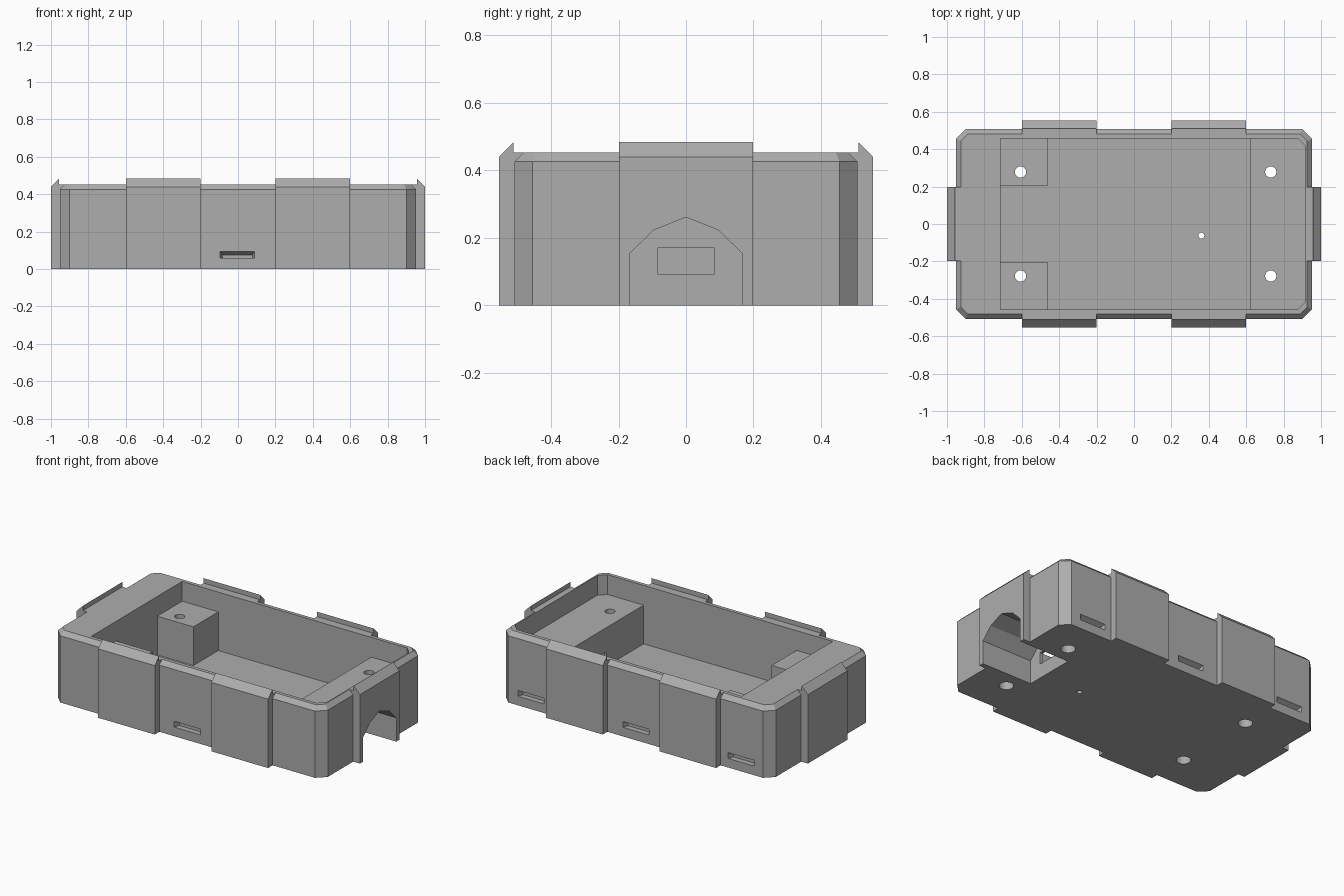
import bpy, bmesh, math
from mathutils import Vector, Matrix

cube = bpy.data.objects.get("Cube")
if cube:
    bpy.data.objects.remove(cube, do_unlink=True)

GREY = (0.42, 0.42, 0.42, 1)
mat = bpy.data.materials.new("plain grey")
mat.use_nodes = True
mat.diffuse_color = GREY
mat.node_tree.nodes["Principled BSDF"].inputs["Base Color"].default_value = GREY

HX, HY = 0.953, 0.508        # half size of the main body
BEVEL, TOP = 0.027, 0.453    # rim bevel and rim height
FLOOR, SHELF = 0.08, 0.327   # cavity floor, post and shelf height
CX, CY = 0.917, 0.458        # cavity limits
POST_X, POST_Y, BACK_X, SHELF_X = -0.46, 0.207, -0.715, 0.62


def make(name, bm):
    bmesh.ops.recalc_face_normals(bm, faces=bm.faces)
    mesh = bpy.data.meshes.new(name)
    bm.to_mesh(mesh)
    bm.free()
    mesh.materials.append(mat)
    ob = bpy.data.objects.new(name, mesh)
    bpy.context.collection.objects.link(ob)
    return ob


def prism(name, points, low, high, frame=Matrix()):
    """Extrude a 2D outline from low to high, then place it with a frame."""
    bm = bmesh.new()
    face = bm.faces.new([bm.verts.new((a, b, low)) for a, b in points])
    new = bmesh.ops.extrude_face_region(bm, geom=[face])["geom"]
    verts = [v for v in new if isinstance(v, bmesh.types.BMVert)]
    bmesh.ops.translate(bm, verts=verts, vec=(0, 0, high - low))
    bm.transform(frame)
    return make(name, bm)


def drill(name, x, y, r, low, high):
    ring = [(x + r * math.cos(i * math.tau / 32), y + r * math.sin(i * math.tau / 32))
            for i in range(32)]
    return prism(name, ring, low, high)


def octagon(hx, hy, c):
    return [(hx, hy - c), (hx - c, hy), (c - hx, hy), (-hx, hy - c),
            (-hx, c - hy), (c - hx, -hy), (hx - c, -hy), (hx, c - hy)]


def combine(target, tool, operation):
    mod = target.modifiers.new("combine", "BOOLEAN")
    mod.operation, mod.solver, mod.object = operation, "EXACT", tool
    bpy.context.view_layer.objects.active = target
    bpy.ops.object.modifier_apply(modifier=mod.name)
    bpy.data.objects.remove(tool, do_unlink=True)


# Main body with cut corners and a bevelled rim
body = prism("case_body", octagon(HX, HY, 0.053), 0, TOP)
bm = bmesh.new()
bm.from_mesh(body.data)
rim = [e for e in bm.edges if all(v.co.z > TOP - 0.001 for v in e.verts)]
bmesh.ops.bevel(bm, geom=rim, offset=BEVEL, segments=1, affect="EDGES")
bm.to_mesh(body.data)
bm.free()

# Raised clip tabs: local x points outward, local y is up, extruded sideways
def tab(out, half_width, centre, limit, turn):
    profile = [(limit - BEVEL, 0), (out, 0), (out, 0.44), (limit + 0.003, 0.484),
               (limit + 0.003, TOP), (limit - BEVEL, TOP)]
    upright = Matrix.Rotation(math.pi / 2, 4, "X")
    frame = Matrix.Rotation(turn, 4, "Z") @ upright
    return prism("tab", profile, centre - half_width, centre + half_width, frame)


for turn in (0, math.pi):
    combine(body, tab(1.0, 0.199, 0, HX, turn), "UNION")
    for centre in (-0.4, 0.4):
        combine(body, tab(0.554, 0.2, centre, HY, turn + math.pi / 2), "UNION")

# Upper cavity, then the lower cavity that leaves two posts and a shelf
c = 0.043
upper = [(BACK_X, -CY), (CX - c, -CY), (CX, c - CY), (CX, CY - c), (CX - c, CY), (BACK_X, CY)]
combine(body, prism("upper_cavity", upper, SHELF, 0.7), "DIFFERENCE")
lower = [(BACK_X, -POST_Y), (POST_X, -POST_Y), (POST_X, -CY), (SHELF_X, -CY),
         (SHELF_X, CY), (POST_X, CY), (POST_X, POST_Y), (BACK_X, POST_Y)]
combine(body, prism("lower_cavity", lower, FLOOR, SHELF + 0.01), "DIFFERENCE")

# Arched recess and small window in the end wall
along_x = Matrix(((0, 0, 1, 0), (1, 0, 0, 0), (0, 1, 0, 0), (0, 0, 0, 1)))
arch = [(-0.168, -0.1), (0.168, -0.1), (0.168, 0.152), (0.097, 0.222),
        (0, 0.261), (-0.097, 0.222), (-0.168, 0.152)]
combine(body, prism("arch", arch, 0.64, 1.1, along_x), "DIFFERENCE")
window = [(-0.085, 0.093), (0.085, 0.093), (0.085, 0.17), (-0.085, 0.17)]
combine(body, prism("window", window, 0.55, 0.7, along_x), "DIFFERENCE")

# Counterbored screw holes and a pin hole in the floor
for x in (-0.607, 0.731):
    for y in (-0.278, 0.278):
        combine(body, drill("screw_hole", x, y, 0.03, -0.1, 0.6), "DIFFERENCE")
        combine(body, drill("counterbore", x, y, 0.043, -0.1, 0.2), "DIFFERENCE")
combine(body, drill("pin_hole", 0.36, -0.062, 0.016, -0.1, 0.2), "DIFFERENCE")


# Tapered latch slots on both long sides
def slot(x, side):
    bm = bmesh.new()
    bmesh.ops.create_cube(bm, size=1)
    for v in bm.verts:
        outer, high = v.co.y > 0, v.co.z > 0
        half = 0.093 if outer else 0.08
        z = (0.096 if outer else 0.076) if high else 0.058
        v.co = Vector((x + math.copysign(half, v.co.x), side * (HY + 0.002 if outer else HY - 0.035), z))
    return make("slot", bm)


for side in (-1, 1):
    for x in (-0.745, -0.003, 0.739):
        combine(body, slot(x, side), "DIFFERENCE")
